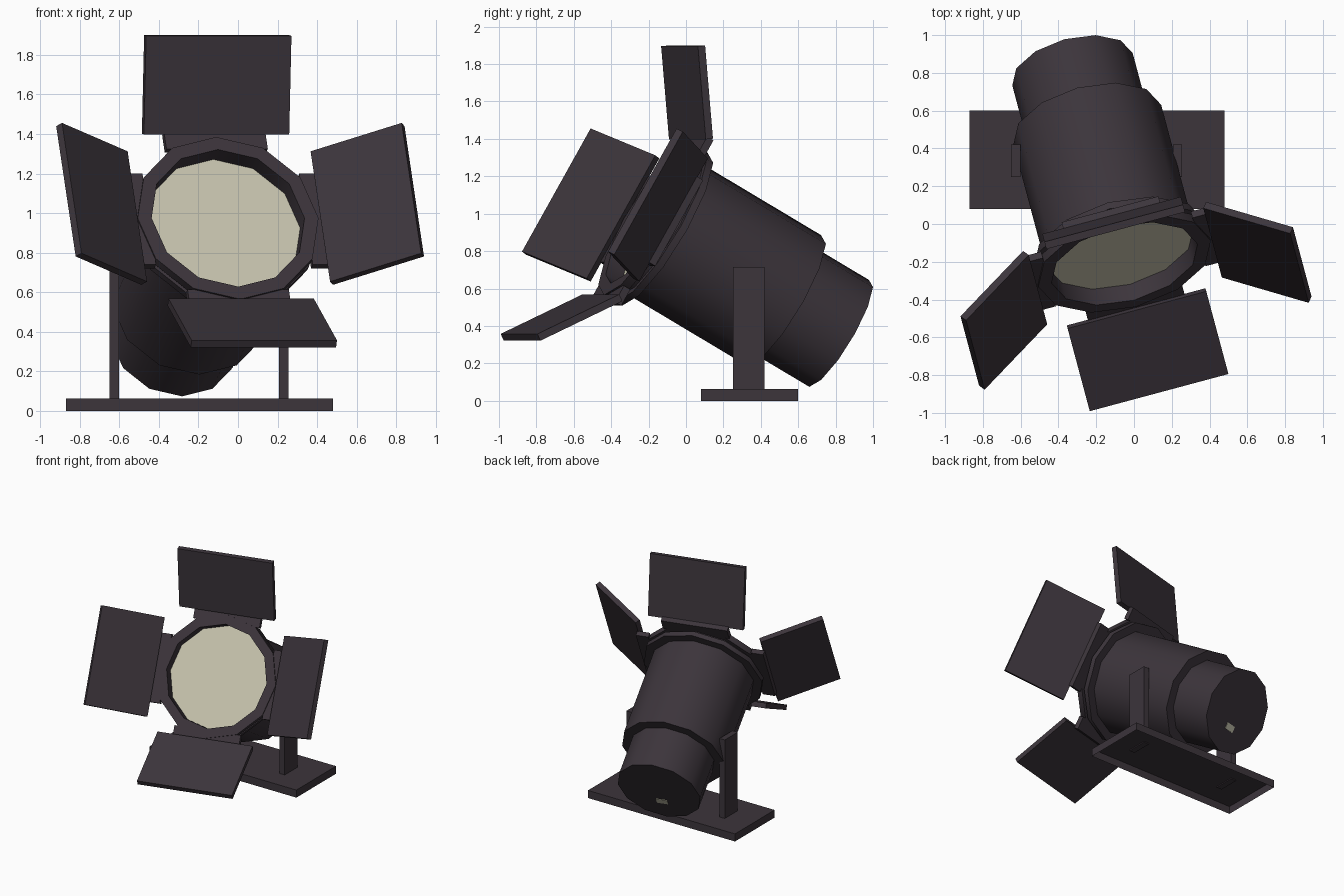
import bpy, bmesh, math
from mathutils import Matrix, Vector

if "Cube" in bpy.data.objects:
    bpy.data.objects.remove(bpy.data.objects["Cube"])


def material(name, rgb):
    m = bpy.data.materials.new(name)
    m.diffuse_color = (*rgb, 1)
    m.use_nodes = True
    m.node_tree.nodes["Principled BSDF"].inputs["Base Color"].default_value = m.diffuse_color
    return m


DARK = material("dark_plum_metal", (0.045, 0.035, 0.044))
CREAM = material("cream_glass", (0.58, 0.56, 0.43))

# Lamp frame: local x = right, y = up, z = beam direction (yaw 15, tilt up 30)
yaw, tilt = math.radians(15), math.radians(30)
right = Vector((math.cos(yaw), math.sin(yaw), 0))
beam = Vector((math.cos(tilt) * math.sin(yaw), -math.cos(tilt) * math.cos(yaw), math.sin(tilt)))
up = beam.cross(right)
LAMP = Matrix.Translation((-0.05, -0.21, 0.975)) @ Matrix((right, up, beam)).transposed().to_4x4()


def finish(name, bm, mat, matrix=Matrix(), smooth=False):
    bmesh.ops.recalc_face_normals(bm, faces=bm.faces)
    bm.transform(matrix)
    me = bpy.data.meshes.new(name)
    bm.to_mesh(me)
    bm.free()
    me.materials.append(mat)
    ob = bpy.data.objects.new(name, me)
    bpy.context.collection.objects.link(ob)
    if smooth:
        bpy.ops.object.select_all(action='DESELECT')
        ob.select_set(True)
        bpy.context.view_layer.objects.active = ob
        bpy.ops.object.shade_smooth_by_angle(angle=math.radians(40))
    return ob


def box(name, lo, hi, mat=DARK, matrix=Matrix(), open_bottom=False):
    bm = bmesh.new()
    bmesh.ops.create_cube(bm, size=1)
    lo, hi = Vector(lo), Vector(hi)
    for v in bm.verts:
        v.co = (lo + hi) / 2 + v.co * (hi - lo)
    bmesh.ops.recalc_face_normals(bm, faces=bm.faces)
    if open_bottom:
        bm.normal_update()
        bmesh.ops.delete(bm, geom=[f for f in bm.faces if f.normal.z < -0.9], context='FACES')
    return finish(name, bm, mat, matrix)


def lathe(name, profile, mat, sides=12):
    """Revolve (radius, z) points around the beam axis."""
    bm = bmesh.new()
    vs = [bm.verts.new((r, 0, z)) for r, z in profile]
    es = [bm.edges.new(p) for p in zip(vs, vs[1:])]
    bmesh.ops.spin(bm, geom=vs + es, cent=(0, 0, 0), axis=(0, 0, 1),
                   angle=2 * math.pi, steps=sides, use_duplicate=False)
    bmesh.ops.remove_doubles(bm, verts=bm.verts, dist=1e-4)
    return finish(name, bm, mat, LAMP, smooth=True)


# Housing: grooved front rim, main barrel, narrower rear barrel
lathe("lamp_housing", [(0, -0.11), (0.40, -0.11), (0.40, 0), (0.473, 0), (0.473, -0.05),
                       (0.44, -0.05), (0.44, -0.075), (0.473, -0.075), (0.473, -0.115),
                       (0.405, -0.115), (0.405, -0.88), (0.33, -0.88), (0.33, -1.23), (0, -1.23)], DARK)

# Lens disc recessed in the rim
lathe("lens", [(0, -0.10), (0.40, -0.10)], CREAM)

# Small pale plate on the rear cap
box("rear_plate", (-0.045, -0.16, -1.234), (0.045, -0.11, -1.225), CREAM, LAMP)

# Four barn doors with hinge tabs
for k, side in enumerate(("right", "top", "left", "bottom")):
    turn = LAMP @ Matrix.Rotation(k * math.pi / 2, 4, 'Z')
    box(side + "_hinge_tab", (0.41, -0.265, -0.05), (0.51, 0.265, -0.01), DARK, turn)
    swing = turn @ Matrix.Translation((0.49, 0, 0)) @ Matrix.Rotation(math.radians(-35), 4, 'Y')
    box(side + "_barn_door", (0, -0.38, -0.02), (0.5, 0.38, 0.02), DARK, swing)

# Stand: hollow base and two uprights
box("base", (-0.87, 0.08, 0), (0.48, 0.60, 0.063), open_bottom=True)
for name, x in (("left_upright", -0.65), ("right_upright", 0.206)):
    box(name, (x, 0.25, 0.055), (x + 0.048, 0.42, 0.715))
